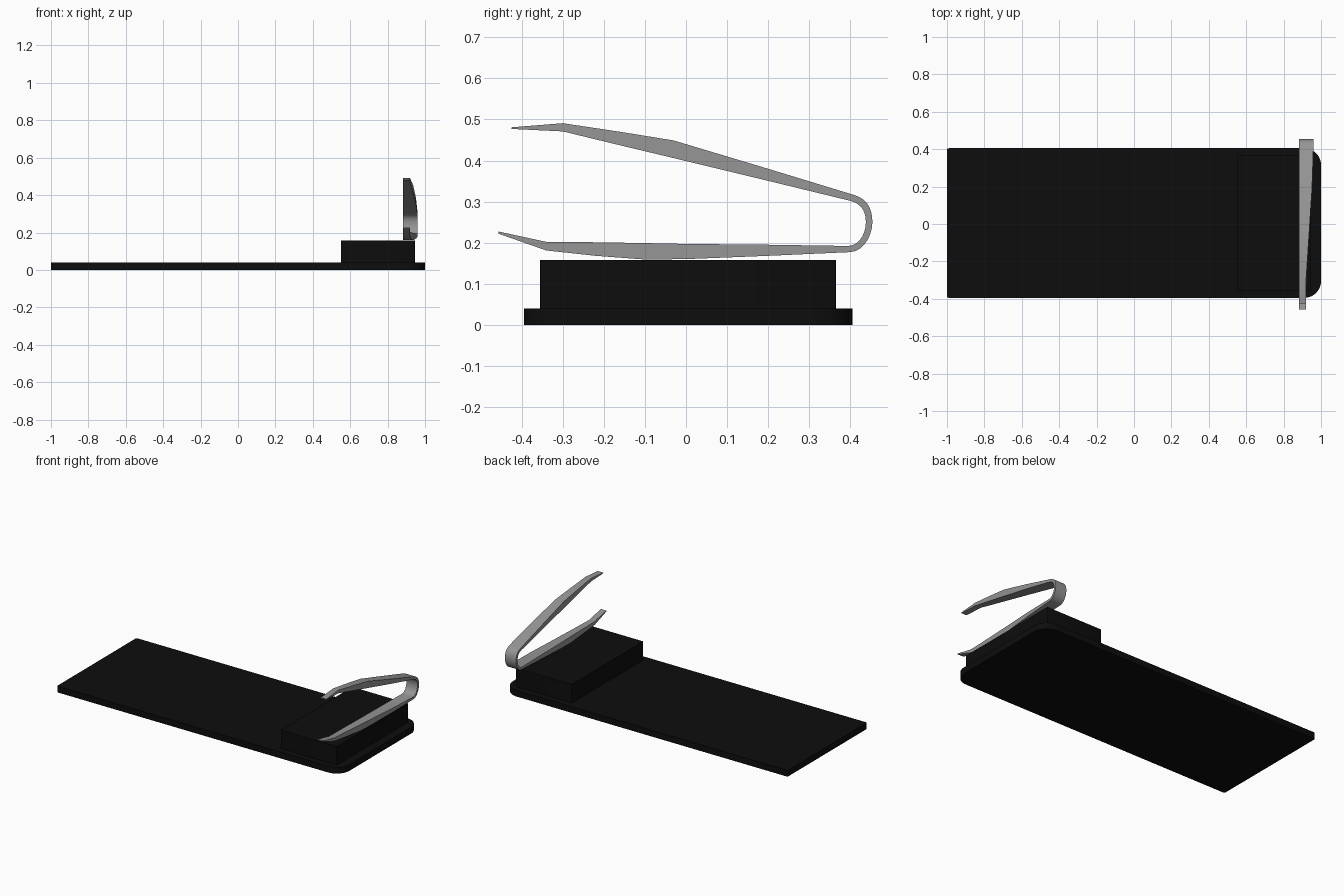
import bpy, bmesh, math
from mathutils import Vector
from mathutils.geometry import interpolate_bezier

if "Cube" in bpy.data.objects:
    bpy.data.objects.remove(bpy.data.objects["Cube"])


def material(name, value):
    m = bpy.data.materials.new(name)
    m.diffuse_color = (value, value, value, 1)
    m.use_nodes = True
    m.node_tree.nodes["Principled BSDF"].inputs["Base Color"].default_value = m.diffuse_color
    return m


black = material("matte black", 0.004)
steel = material("brushed steel", 0.3)


def finish(name, bm, mat):
    bmesh.ops.recalc_face_normals(bm, faces=bm.faces)
    me = bpy.data.meshes.new(name)
    bm.to_mesh(me)
    bm.free()
    me.materials.append(mat)
    ob = bpy.data.objects.new(name, me)
    bpy.context.collection.objects.link(ob)
    bpy.ops.object.select_all(action='DESELECT')
    ob.select_set(True)
    bpy.context.view_layer.objects.active = ob
    bpy.ops.object.shade_smooth_by_angle(angle=math.radians(30))
    return ob


def slab(name, x0, x1, y0, y1, z0, z1, r_left, r_right, mat):
    """Upright slab with its own corner radius at each end."""
    bm = bmesh.new()
    outline = []
    for cx, cy, r, start in ((x1 - r_right, y1 - r_right, r_right, 0),
                             (x0 + r_left, y1 - r_left, r_left, 90),
                             (x0 + r_left, y0 + r_left, r_left, 180),
                             (x1 - r_right, y0 + r_right, r_right, 270)):
        n = 10 if r > 0.03 else 3
        for i in range(n + 1):
            a = math.radians(start + 90 * i / n)
            outline.append(bm.verts.new((cx + r * math.cos(a), cy + r * math.sin(a), z0)))
    face = bm.faces.new(outline)
    top = bmesh.ops.extrude_face_region(bm, geom=[face])["geom"]
    bmesh.ops.translate(bm, vec=(0, 0, z1 - z0),
                        verts=[v for v in top if isinstance(v, bmesh.types.BMVert)])
    return finish(name, bm, mat)


# Base plate and raised block
slab("base_plate", -1, 1, -0.395, 0.405, 0, 0.04, 0.01, 0.09, black)
slab("raised_block", 0.55, 0.945, -0.355, 0.365, 0.04, 0.158, 0.003, 0.003, black)

# Tweezers: outer/inner side profile (y, z), lower tip round the bend to upper tip
lower = [((-0.457, 0.222), (-0.456, 0.227)), ((-0.34, 0.181), (-0.34, 0.202)),
         ((-0.22, 0.168), (-0.22, 0.201)), ((-0.10, 0.159), (-0.10, 0.199)),
         ((0.00, 0.160), (0.00, 0.197)), ((0.20, 0.168), (0.20, 0.195))]
upper = [((0.19, 0.383), (0.19, 0.353)), ((-0.03, 0.449), (-0.03, 0.406)),
         ((-0.16, 0.470), (-0.16, 0.437)), ((-0.30, 0.491), (-0.30, 0.471)),
         ((-0.425, 0.481), (-0.425, 0.477))]


def bend(*points):
    return interpolate_bezier(*[Vector(p) for p in points], 8)


outer = (bend((0.40, 0.177), (0.43, 0.178), (0.454, 0.215), (0.454, 0.25))
         + bend((0.454, 0.25), (0.454, 0.285), (0.44, 0.307), (0.41, 0.316))[1:])
inner = (bend((0.395, 0.192), (0.422, 0.193), (0.438, 0.222), (0.438, 0.25))
         + bend((0.438, 0.25), (0.438, 0.275), (0.428, 0.295), (0.40, 0.302))[1:])
pairs = lower + list(zip(outer, inner)) + upper


def right_edge(y):
    """The arms narrow towards the tips on one side."""
    t = min(1, max(0, (y + 0.3) / 0.6))
    return 0.92 + 0.039 * t


bm = bmesh.new()
rings = []
for o, i in pairs:
    xr = right_edge(o[0])
    rings.append([bm.verts.new((x, p[0], p[1]))
                  for x, p in ((0.881, o), (xr, o), (xr, i), (0.881, i))])
for a, b in zip(rings, rings[1:]):
    for k in range(4):
        bm.faces.new((a[k], a[(k + 1) % 4], b[(k + 1) % 4], b[k]))
bm.faces.new(rings[0])
bm.faces.new(rings[-1])
finish("tweezers", bm, steel)
